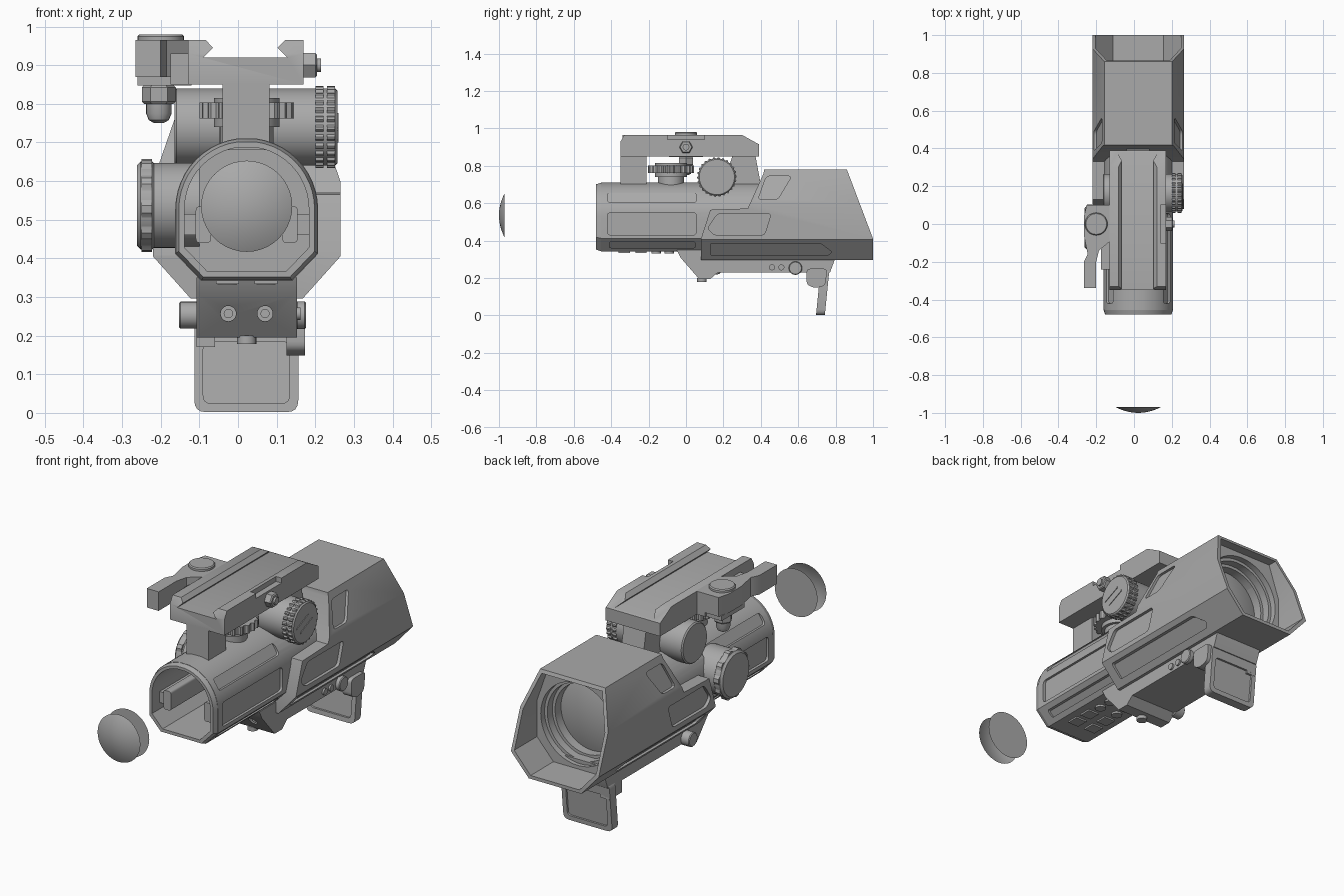
import bpy, bmesh, math
from mathutils import Vector

if "Cube" in bpy.data.objects:
    bpy.data.objects.remove(bpy.data.objects["Cube"])

GREY = bpy.data.materials.new("matte_grey")
GREY.use_nodes = True
GREY.diffuse_color = (0.4, 0.4, 0.4, 1)
GREY.node_tree.nodes["Principled BSDF"].inputs["Base Color"].default_value = GREY.diffuse_color

CX, CZ = 0.0225, 0.535   # optical axis


def place(axis, u, v, t):
    return {"x": (t, u, v), "y": (u, t, v), "z": (u, v, t)}[axis]


def finish(name, bm):
    bmesh.ops.remove_doubles(bm, verts=bm.verts, dist=1e-5)
    bmesh.ops.recalc_face_normals(bm, faces=bm.faces)
    mesh = bpy.data.meshes.new(name)
    bm.to_mesh(mesh)
    bm.free()
    mesh.materials.append(GREY)
    ob = bpy.data.objects.new(name, mesh)
    bpy.context.collection.objects.link(ob)
    return ob


def prism(name, pts, axis, a, b, shear=0.0, z0=0.0):
    """Extrude a polygon; shear leans it along its axis with height."""
    bm = bmesh.new()
    ends = [[bm.verts.new(place(axis, u, v, t + shear * (v - z0))) for u, v in pts] for t in (a, b)]
    bm.faces.new(ends[0])
    bm.faces.new(ends[1])
    for i in range(len(pts)):
        j = (i + 1) % len(pts)
        bm.faces.new((ends[0][i], ends[0][j], ends[1][j], ends[1][i]))
    return finish(name, bm)


def box(name, x, y, z):
    return prism(name, rect(x, y), "z", *z)


def lathe(name, profile, axis, u, v, n=40, closed=True):
    """Revolve (radius, distance) pairs round a line along an axis."""
    bm = bmesh.new()
    if closed:
        profile = [(0, profile[0][1])] + profile + [(0, profile[-1][1])]
    rings = [[bm.verts.new(place(axis, u + r * math.cos(math.tau * i / n),
                                 v + r * math.sin(math.tau * i / n), t)) for i in range(n)]
             for r, t in profile]
    for p, q in zip(rings, rings[1:]):
        for i in range(n):
            bm.faces.new((p[i], p[i - 1], q[i - 1], q[i]))
    return finish(name, bm)


def cyl(name, r, axis, u, v, a, b, n=40, bevel=0.0):
    e = bevel
    prof = [(r - e, a), (r, a + e), (r, b - e), (r - e, b)] if e else [(r, a), (r, b)]
    return lathe(name, prof, axis, u, v, n)


def gear(name, r, depth, teeth, axis, u, v, a, b):
    pts = []
    for i in range(teeth * 4):
        rr, an = r - depth * (i % 4 > 1), math.tau * i / (teeth * 4)
        pts.append((u + rr * math.cos(an), v + rr * math.sin(an)))
    return prism(name, pts, axis, a, b)


def rect(u, v):
    return [(u[0], v[0]), (u[1], v[0]), (u[1], v[1]), (u[0], v[1])]


def rounded(pts, r, steps=4):
    out = []
    for i, p in enumerate(pts):
        p, a, b = Vector(p), Vector(pts[i - 1]), Vector(pts[(i + 1) % len(pts)])
        s, e = p + (a - p).normalized() * r, p + (b - p).normalized() * r
        for k in range(steps + 1):
            t = k / steps
            out.append(tuple(s * (1 - t) ** 2 + p * 2 * t * (1 - t) + e * t * t))
    return out


def sym(half):
    return [(CX + x, z) for x, z in half] + [(CX - x, z) for x, z in reversed(half)]


def scaled(pts, f):
    return [(CX + (x - CX) * f, CZ + (z - CZ) * f) for x, z in pts]


def boolean(ob, cutter, op="DIFFERENCE"):
    m = ob.modifiers.new("cut", "BOOLEAN")
    m.operation, m.object, m.solver = op, cutter, "EXACT"
    bpy.context.view_layer.update()
    done = bpy.data.meshes.new_from_object(ob.evaluated_get(bpy.context.evaluated_depsgraph_get()))
    ob.modifiers.clear()
    ob.data = done
    bpy.data.objects.remove(cutter)


def pockets(ob, pts, x, slope=0.0, r=0.02):
    """Matching sunk panels on both flanks; x is the floor offset at the first height."""
    for s in (1, -1):
        boolean(ob, prism("cutter", rounded(pts, r), "x", CX + s * x, CX + s * (x + 0.1),
                          s * slope, pts[0][1]))


# Main tube: round top, chamfered bottom, hollow eyepiece end
arc = [(0.185 * math.sin(math.pi * i / 24), 0.527 + 0.185 * math.cos(math.pi * i / 24)) for i in range(1, 13)]
outline = sym(arc + [(0.185, 0.412), (0.118, 0.342)])
tube = prism("main_tube", outline, "y", -0.455, 0.5)
boolean(tube, prism("cutter", scaled(outline, 0.87), "y", -0.6, -0.05))
pockets(tube, rect((-0.42, 0.055), (0.43, 0.55)), 0.172)
pockets(tube, rect((-0.42, 0.055), (0.605, 0.655)), 0.157, -0.64, 0.015)
pockets(tube, rect((-0.41, 0.05), (0.362, 0.392)), 0.122, 1.0, 0.008)
rim = prism("eyepiece_rim", outline, "y", -0.48, -0.45)
for v in rim.data.vertices:
    if v.co.y < -0.47:
        v.co.x, v.co.z = CX + (v.co.x - CX) * 0.95, CZ + (v.co.z - CZ) * 0.95
boolean(rim, prism("cutter", scaled(outline, 0.87), "y", -0.6, 0))
for s in (1, -1):
    prism("inner_block", rounded(rect((CX + s * 0.112 - 0.02, CX + s * 0.112 + 0.02), (0.44, 0.535)), 0.012),
          "y", -0.43, -0.04)
    prism("inner_rail", rect((CX + s * 0.15 - 0.02, CX + s * 0.15 + 0.02), (0.46, 0.515)), "y", -0.42, -0.04)

# Hood: faceted section trimmed by its side outline
section = sym([(0.18, 0.78), (0.2425, 0.6), (0.2425, 0.405), (0.145, 0.296)])
side = [(0.08, 0.2), (0.08, 0.41), (0.13, 0.565), (0.33, 0.572), (0.425, 0.9), (0.425, 0.9),
        (0.815, 0.9), (1, 0.41), (1, 0.2)]
side[4:6] = [(0.415, 0.76), (0.43, 0.9)]
hood = prism("hood", section, "y", 0, 1.1)
boolean(hood, prism("cutter", side, "x", -0.5, 0.5), "INTERSECT")
boolean(hood, prism("cutter", scaled(section, 0.93), "y", 0.82, 1.2))
for r, y in ((0.205, 0.79), (0.19, 0.75), (0.175, 0.7)):
    boolean(hood, cyl("cutter", r, "y", CX, CZ, y, 0.9, 48))
pockets(hood, [(0.15, 0.43), (0.42, 0.43), (0.455, 0.545), (0.17, 0.545), (0.115, 0.465)], 0.227)
pockets(hood, [(0.385, 0.62), (0.49, 0.62), (0.565, 0.745), (0.43, 0.745)], 0.222, -0.345)
pockets(hood, [(0.13, 0.322), (0.76, 0.322), (0.78, 0.34), (0.72, 0.385), (0.13, 0.385)], 0.153, 0.89, 0.01)


def dome(name, r, rise, y, sign):
    lathe(name, [(r * math.sin(i * math.pi / 16), y + sign * rise * math.cos(i * math.pi / 16) ** 2)
                 for i in range(9)], "y", CX, CZ, 40, False)


# Lenses: one in the hood, a loose pair ahead of the eyepiece
dome("rear_lens", 0.174, 0.025, 0.705, 1)
dome("front_lens", 0.118, 0.03, -0.97, -1)
lathe("front_lens_back", [(0, -0.9), (0.118, -0.9)], "y", CX, CZ, 40, False)

# Mount rail with dovetail jaws, chamfered ends
rail = prism("mount_rail", [(-0.13, 0.85), (0.17, 0.85), (0.17, 0.965), (0.122, 0.965), (0.102, 0.945),
                            (0.127, 0.92), (-0.09, 0.92), (-0.065, 0.945), (-0.083, 0.965), (-0.13, 0.965)],
             "y", -0.5, 0.5)
boolean(rail, prism("cutter", [(-0.35, 0.8), (-0.35, 0.93), (-0.33, 0.965), (-0.33, 1), (0.3, 1), (0.3, 0.965),
                               (0.39, 0.915), (0.39, 0.8)], "x", -0.5, 0.5), "INTERSECT")
boolean(rail, box("cutter", (0.14, 0.3), (-0.1, 0.1), (0.94, 1.1)))
box("front_riser", (-0.04, 0.082), (-0.35, -0.21), (0.68, 0.86))
prism("rear_riser", [(0.2, 0.7), (0.4, 0.7), (0.37, 0.86), (0.25, 0.86)], "x", -0.04, 0.082)
cyl("rail_nut", 0.036, "x", 0, 0.9, 0.165, 0.205, 6, 0.005)
cyl("rail_bolt", 0.018, "x", 0, 0.9, 0.2, 0.215, 16)

# Clamp lever and its bolt
prism("clamp_lever", [(-0.25, 0.1), (-0.125, 0.1), (-0.125, -0.09), (-0.185, -0.14), (-0.2, -0.2), (-0.2, -0.34),
                      (-0.265, -0.34), (-0.265, -0.2), (-0.245, -0.16), (-0.265, -0.06), (-0.265, 0.04)],
      "z", 0.87, 0.965)
box("clamp_jaw", (-0.26, -0.12), (-0.09, 0.09), (0.847, 0.872))
box("clamp_shoe", (-0.175, -0.12), (-0.24, 0.1), (0.85, 0.93))
cyl("clamp_cap", 0.06, "z", -0.2, 0.0, 0.95, 0.98, 32, 0.005)
cyl("clamp_nut", 0.044, "z", -0.205, 0, 0.8, 0.848, 6, 0.006)
lathe("clamp_bolt_end", [(0.012, 0.75), (0.026, 0.758), (0.033, 0.775), (0.033, 0.81)], "z", -0.205, 0, 20)

# Thumb wheel under the rail
gear("thumb_wheel", 0.122, 0.01, 20, "z", CX, -0.08, 0.762, 0.803)
cyl("wheel_stem", 0.07, "z", CX, -0.08, 0.68, 0.765)
cyl("wheel_hub", 0.085, "z", CX, -0.08, 0.74, 0.815)

# Cross turret with two knurled rings and marks on its end
cyl("turret", 0.1, "x", 0.165, 0.74, -0.165, 0.257, 48, 0.006)
for x in (0.2, 0.23):
    gear("turret_knurl", 0.106, 0.007, 26, "x", 0.165, 0.74, x, x + 0.021)
for dy in (-0.015, 0.015):
    prism("turret_mark", [(0.11 + dy, 0.715 - dy), (0.2 + dy, 0.755 - dy), (0.2 + dy, 0.762 - dy),
                          (0.11 + dy, 0.722 - dy)], "x", 0.255, 0.26)

# Side dial
cyl("dial_boss", 0.11, "x", -0.02, 0.537, -0.218, -0.1, 48)
gear("dial_grip", 0.122, 0.01, 10, "x", -0.02, 0.537, -0.25, -0.222)
cyl("dial_face", 0.114, "x", -0.02, 0.537, -0.262, -0.212, 40, 0.01)

# Base under the tube
base = prism("base", [(-0.05, 0.35), (-0.03, 0.31), (0.07, 0.195), (0.13, 0.195), (0.17, 0.23), (0.77, 0.23),
                      (0.8, 0.31), (0.8, 0.35)], "x", -0.108, 0.153)
for x in (-0.025, 0.07):
    boolean(base, cyl("cutter", 0.02, "y", x, 0.257, -0.2, 0.06, 20))
    cyl("base_screw", 0.012, "y", x, 0.257, 0.03, 0.07, 12)
cyl("base_plug", 0.025, "z", CX, 0.085, 0.178, 0.2, 20)
cyl("axle_head", 0.035, "x", 0.16, 0.253, -0.153, -0.1, 24, 0.004)
cyl("axle_tail", 0.036, "x", 0.585, 0.253, 0.15, 0.176, 24, 0.004)
for y in (0.46, 0.51):
    cyl("base_pin", 0.016, "x", y, 0.257, 0.15, 0.162, 16)

# Hinged flap with sunk faces
flap = prism("flap", rounded(rect((-0.113, 0.156), (0.002, 0.25)), 0.03), "y", 0.695, 0.742, 0.1)
for y in (0.6, 0.732):
    boolean(flap, prism("cutter", rounded(rect((-0.09, 0.133), (0.025, 0.185)), 0.02), "y", y,
                        y + 0.105, 0.1))
prism("flap_hinge", rounded([(0.645, 0.165), (0.69, 0.145), (0.745, 0.16), (0.755, 0.25), (0.645, 0.25)], 0.02),
      "x", 0.125, 0.174)
box("flap_lug", (-0.108, -0.06), (0.66, 0.76), (0.17, 0.25))

# Raised contacts on the tube underside
for s in (1, -1):
    for y in (-0.36, -0.27):
        box("under_plate", (CX + s * 0.05 - 0.03, CX + s * 0.05 + 0.03), (y, y + 0.06), (0.334, 0.345))
    for y in (-0.16, -0.09):
        cyl("under_stud", 0.025, "z", CX + s * 0.05, y, 0.332, 0.345, 16)

bpy.ops.object.select_all(action="DESELECT")
for ob in bpy.context.scene.objects:
    if ob.type == "MESH":
        ob.select_set(True)
        bpy.context.view_layer.objects.active = ob
bpy.ops.object.shade_smooth_by_angle(angle=math.radians(30))
